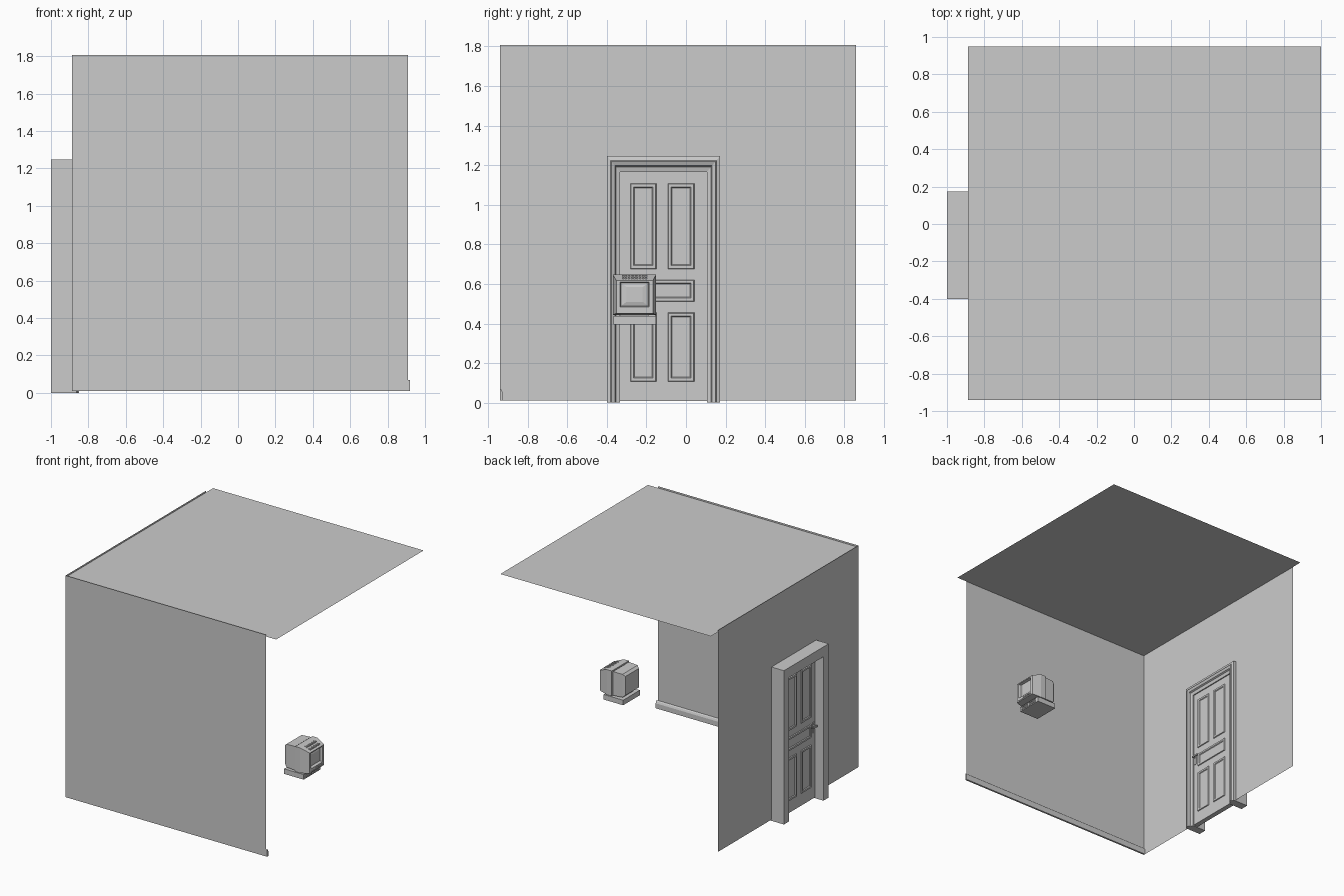
import bpy, bmesh

if "Cube" in bpy.data.objects:
    bpy.data.objects.remove(bpy.data.objects["Cube"])


def finish(name, bm):
    bmesh.ops.recalc_face_normals(bm, faces=bm.faces)
    me = bpy.data.meshes.new(name)
    bm.to_mesh(me)
    bm.free()
    ob = bpy.data.objects.new(name, me)
    bpy.context.collection.objects.link(ob)
    return ob


def polygon(name, pts):
    bm = bmesh.new()
    bm.faces.new([bm.verts.new(p) for p in pts])
    return finish(name, bm)


def loft(name, rings):
    """Stack of y/z rectangles along x: (x, y0, y1, z0, z1), capped at both ends."""
    bm = bmesh.new()
    loops = [[bm.verts.new((x, y, z)) for y, z in ((a, c), (b, c), (b, d), (a, d))]
             for x, a, b, c, d in rings]
    for p, q in zip(loops, loops[1:]):
        for i in range(4):
            j = (i + 1) % 4
            bm.faces.new((p[i], p[j], q[j], q[i]))
    bm.faces.new(loops[0])
    bm.faces.new(loops[-1])
    return finish(name, bm)


def box(name, x0, x1, y0, y1, z0, z1):
    return loft(name, [(x0, y0, y1, z0, z1), (x1, y0, y1, z0, z1)])


# Room shell: ceiling, front wall, side wall with the doorway cut out
X, Y, Z0, Z1 = -0.888, -0.94, 0.01, 1.807
polygon("ceiling", [(X, Y, 1.793), (1, Y, 1.793), (1, 0.95, 1.793), (X, 0.95, 1.793)])
polygon("front_wall", [(X, Y, Z0), (0.91, Y, Z0), (0.91, Y, Z1), (X, Y, Z1)])
polygon("side_wall", [(X, y, z) for y, z in (
    (Y, Z0), (-0.37, Z0), (-0.37, 1.21), (0.14, 1.21), (0.14, Z0),
    (0.86, Z0), (0.86, Z1), (Y, Z1))])

# Skirting board with a sloped top, along the front wall
bm = bmesh.new()
prof = [(-0.94, 0.01), (-0.925, 0.01), (-0.925, 0.05), (-0.931, 0.064), (-0.94, 0.07)]
face = bm.faces.new([bm.verts.new((X, y, z)) for y, z in prof])
ext = bmesh.ops.extrude_face_region(bm, geom=[face], use_keep_orig=True)
bmesh.ops.translate(bm, vec=(0.92 - X, 0, 0),
                    verts=[v for v in ext["geom"] if isinstance(v, bmesh.types.BMVert)])
finish("skirting_board", bm)

# Door frame: moulded section (inset, x) swept up, across and down
section = [(0, -1), (0.067, -1), (0.067, -0.876), (0.046, -0.87), (0.041, -0.858),
           (0.024, -0.85), (0.019, -0.858), (0, -0.864)]
bm = bmesh.new()
paths = []
for d, x in section:
    a, b, t = -0.40 + d, 0.173 - d, 1.247 - d * 1.2
    paths.append([bm.verts.new((x, y, z)) for y, z in ((a, 0), (a, t), (b, t), (b, 0))])
for k, p in enumerate(paths):
    q = paths[(k + 1) % len(paths)]
    for i in range(3):
        bm.faces.new((p[i], p[i + 1], q[i + 1], q[i]))
for end in (0, 3):
    bm.faces.new([p[end] for p in paths])
finish("door_frame", bm)

# Door leaf with raised panels on both faces
OUT, IN = -0.925, -0.885
box("door_leaf", OUT, IN, -0.335, 0.107, 0.008, 1.168)
panels = [(-0.282, -0.149, 0.675, 1.108), (-0.093, 0.043, 0.675, 1.108),
          (-0.282, 0.043, 0.511, 0.622),
          (-0.282, -0.149, 0.106, 0.456), (-0.093, 0.043, 0.106, 0.456)]
steps = [(0, -0.002), (0.004, 0.007), (0.018, 0.007), (0.023, 0.001)]
for n, (a, b, c, d) in enumerate(panels):
    for side, base, s in (("inner", IN, 1), ("outer", OUT, -1)):
        loft(f"door_panel_{side}_{n}",
             [(base + s * h, a + i, b - i, c + i, d - i) for i, h in steps])

# Door handle: plate, spindle, lever on each side
for side, base, s in (("inner", IN, 1), ("outer", OUT, -1)):
    box(f"handle_plate_{side}", base, base + s * 0.005, -0.322, -0.302, 0.54, 0.625)
    box(f"handle_spindle_{side}", base, base + s * 0.03, -0.316, -0.308, 0.596, 0.604)
    box(f"handle_lever_{side}", base + s * 0.022, base + s * 0.031, -0.317, -0.262, 0.594, 0.606)

# Monitor: tapered rear shell, collar groove, bezel sloping to a recessed screen
loft("monitor_rear_shell", [(0.665, -0.345, -0.175, 0.468, 0.622),
                            (0.685, -0.358, -0.163, 0.452, 0.638),
                            (0.765, -0.362, -0.159, 0.448, 0.642)])
box("monitor_groove", 0.76, 0.775, -0.355, -0.166, 0.455, 0.635)
FX = 0.89
loft("monitor_front_shell", [(0.772, -0.37, -0.151, 0.443, 0.647),
                             (0.815, -0.37, -0.151, 0.443, 0.647),
                             (FX, -0.352, -0.167, 0.452, 0.618),
                             (FX, -0.333, -0.186, 0.484, 0.610),
                             (0.868, -0.328, -0.191, 0.489, 0.605),
                             (0.874, -0.300, -0.219, 0.510, 0.584)])

# Vent ribs on the sloping top of the bezel
for row, (x, z) in enumerate(((0.833, 0.641), (0.864, 0.629))):
    for i in range(9):
        y = -0.322 + i * 0.0145
        box(f"vent_rib_{row}_{i}", x - 0.010, x + 0.010, y, y + 0.008, z - 0.008, z + 0.004)

# Controls below the screen
box("control_strip", FX - 0.004, FX + 0.003, -0.335, -0.185, 0.459, 0.462)
for i in range(6):
    y = -0.275 + i * 0.015
    box(f"control_button_{i}", FX - 0.004, FX + 0.005, y, y + 0.010, 0.466, 0.474)

# Foot and computer case under the monitor
box("monitor_foot", 0.70, 0.82, -0.33, -0.19, 0.43, 0.45)
box("computer_case", 0.67, 0.845, -0.366, -0.152, 0.396, 0.437)

# Two drive bays with ribbed fronts
for n, y0 in enumerate((-0.347, -0.256)):
    box(f"drive_bay_{n}", 0.84, 0.851, y0, y0 + 0.074, 0.423, 0.431)
    for i in range(6):
        y = y0 + i * 0.0128
        box(f"drive_rib_{n}_{i}", 0.84, 0.851, y, y + 0.008, 0.402, 0.419)
